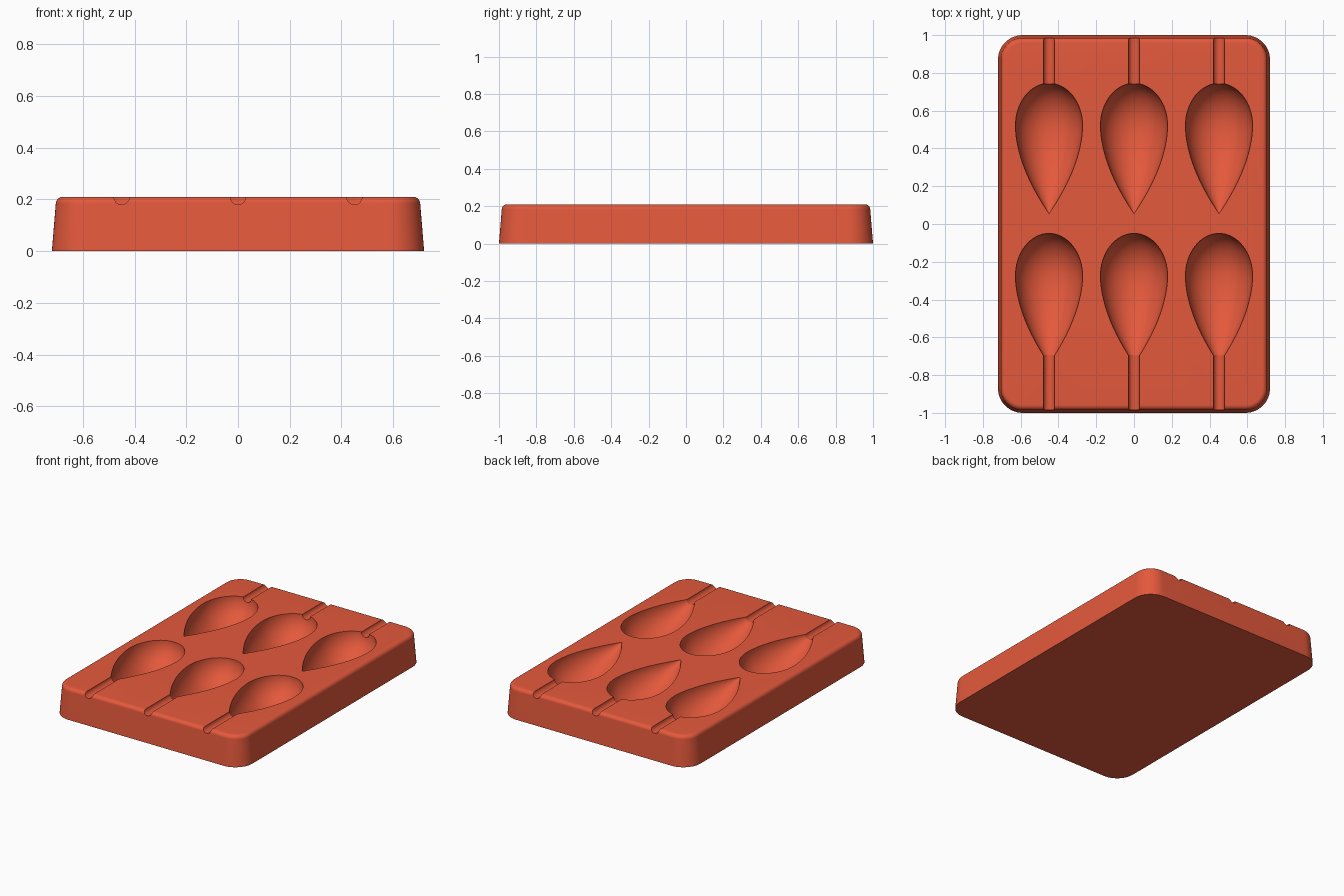
import bpy, bmesh, math
from mathutils import Matrix

if "Cube" in bpy.data.objects:
    bpy.data.objects.remove(bpy.data.objects["Cube"])

HEIGHT = 0.21
COLUMNS = (-0.45, 0, 0.45)

red = bpy.data.materials.new("terracotta red")
red.use_nodes = True
color = (0.78, 0.1, 0.045, 1)
red.diffuse_color = color
red.node_tree.nodes["Principled BSDF"].inputs["Base Color"].default_value = color


def make_object(name, bm):
    bmesh.ops.recalc_face_normals(bm, faces=bm.faces)
    mesh = bpy.data.meshes.new(name)
    bm.to_mesh(mesh)
    bm.free()
    mesh.materials.append(red)
    obj = bpy.data.objects.new(name, mesh)
    bpy.context.collection.objects.link(obj)
    return obj


def skin(name, rings):
    """Bridge closed rings of points and cap both ends."""
    bm = bmesh.new()
    loops = [[bm.verts.new(p) for p in ring] for ring in rings]
    n = len(loops[0])
    for a, b in zip(loops, loops[1:]):
        for i in range(n):
            j = (i + 1) % n
            bm.faces.new((a[i], a[j], b[j], b[i]))
    bm.faces.new(loops[0])
    bm.faces.new(loops[-1])
    return make_object(name, bm)


def rounded_rectangle(inset, z, steps=12):
    """Rounded outline of the tray, moved inward by inset."""
    radius = 0.13 - inset
    points = []
    for corner, (sx, sy) in enumerate(((1, 1), (-1, 1), (-1, -1), (1, -1))):
        for i in range(steps + 1):
            a = math.pi / 2 * (corner + i / steps)
            points.append((sx * 0.59 + radius * math.cos(a),
                           sy * 0.87 + radius * math.sin(a), z))
    return points


# Tapered tray with a rounded upper rim
rings = [rounded_rectangle(0, 0)]
FILLET = 0.027
for i in range(9):
    a = math.pi / 2 * i / 8
    rings.append(rounded_rectangle(0.015 + FILLET * (1 - math.cos(a)),
                                   HEIGHT - FILLET * (1 - math.sin(a))))
mold = skin("candy_mold_tray", rings)


def drop_cutter(x, y):
    """Teardrop of revolution: elliptical head, pointed tip toward the front."""
    profile = []
    for i in range(1, 17):
        a = math.pi / 2 * i / 16
        profile.append((0.225 * math.cos(a), 0.178 * math.sin(a)))
    for i in range(1, 24):
        t = i / 24
        profile.append((-0.465 * t, 0.178 * (1 - t ** 1.8)))
    profile.append((-0.465, 0.001))
    n = 56
    angles = [2 * math.pi * (k + 0.5) / n for k in range(n)]
    return skin("drop_cutter", [[(x + r * math.cos(a), y + d, HEIGHT + r * math.sin(a))
                                 for a in angles] for d, r in profile])


def groove_cutter(x, y):
    """Round channel for a stick."""
    bm = bmesh.new()
    place = Matrix.Translation((x, y, HEIGHT)) @ Matrix.Rotation(math.pi / 2, 4, "X")
    bmesh.ops.create_cone(bm, cap_ends=True, segments=26, radius1=0.03,
                          radius2=0.03, depth=0.4, matrix=place)
    return make_object("groove_cutter", bm)


# Two rows of drop cavities, with stick channels running to the rim
cutters = []
for x in COLUMNS:
    for y in (0.52, -0.275):
        cutters.append(drop_cutter(x, y))
    for y in (0.9, -0.88):
        cutters.append(groove_cutter(x, y))

bpy.context.view_layer.objects.active = mold
for cutter in cutters:
    cutter.hide_render = True
    cut = mold.modifiers.new("cavity", "BOOLEAN")
    cut.operation = "DIFFERENCE"
    cut.solver = "EXACT"
    cut.object = cutter
    bpy.ops.object.modifier_apply(modifier=cut.name)
for cutter in cutters:
    bpy.data.objects.remove(cutter)

# Smooth curved walls, keep the cavity edges crisp
bpy.ops.object.select_all(action="DESELECT")
mold.select_set(True)
bpy.ops.object.shade_smooth_by_angle(angle=math.radians(30))
